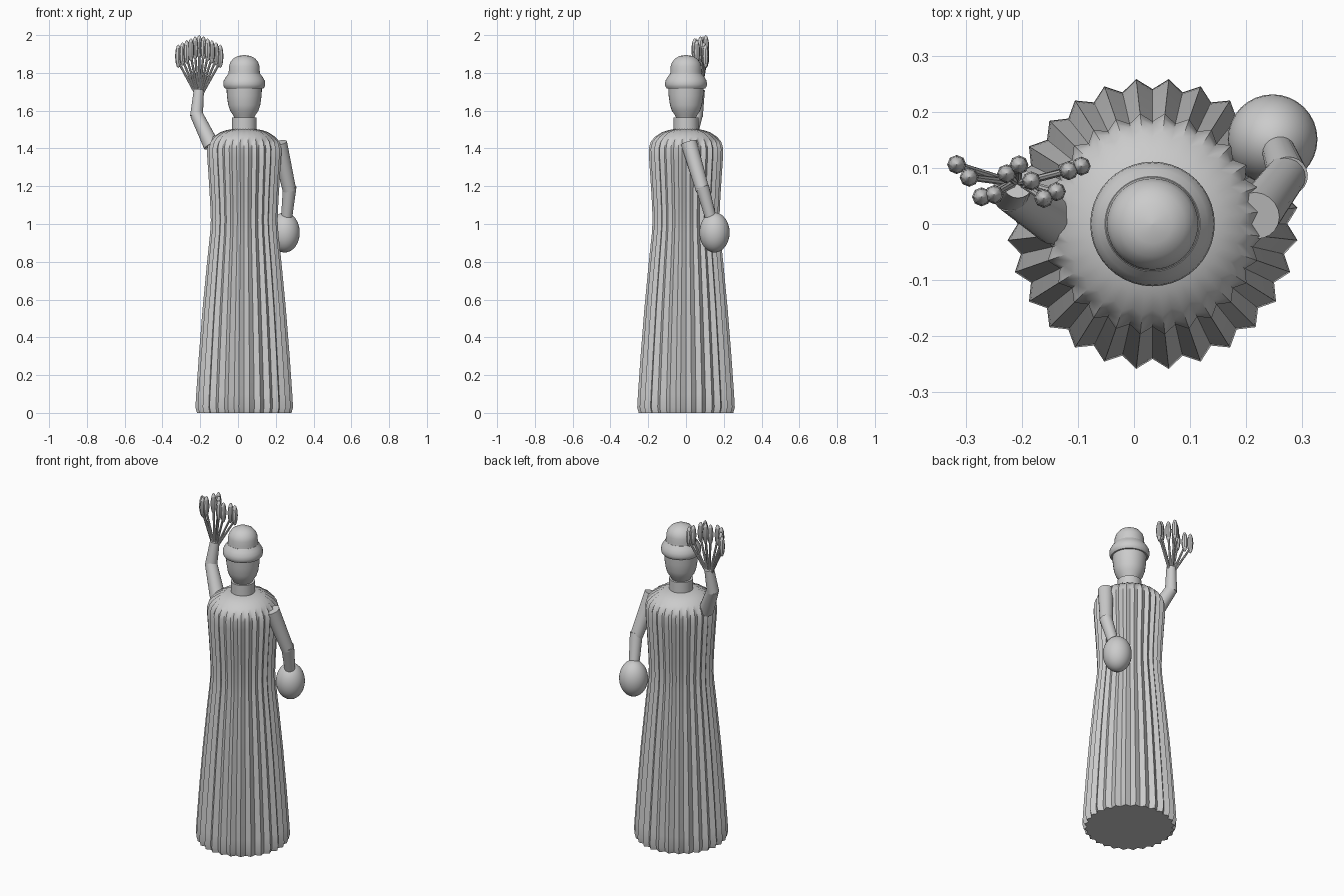
import bpy, math
from mathutils import Vector

if "Cube" in bpy.data.objects:
    bpy.data.objects.remove(bpy.data.objects["Cube"])

CX = 0.033  # body axis


def finish(name, verts, faces, angle=40):
    me = bpy.data.meshes.new(name)
    me.from_pydata(verts, [], faces)
    me.update()
    ob = bpy.data.objects.new(name, me)
    bpy.context.collection.objects.link(ob)
    bpy.ops.object.select_all(action='DESELECT')
    ob.select_set(True)
    bpy.context.view_layer.objects.active = ob
    bpy.ops.object.shade_smooth_by_angle(angle=math.radians(angle))
    return ob


def lathe(name, profile, origin, seg=32, pleat=0.0, axis=(0, 0, 1), angle=40):
    """Revolve (radius, height) rings about an axis; alternate vertices form pleats."""
    rot = Vector((0, 0, 1)).rotation_difference(Vector(axis))
    verts, faces = [], []
    for r, z in profile:
        for i in range(seg):
            a = 2 * math.pi * i / seg
            rr = r * (1 if i % 2 else 1 - pleat)
            verts.append(Vector(origin) + rot @ Vector((rr * math.cos(a), rr * math.sin(a), z)))
    for k in range(len(profile) - 1):
        for i in range(seg):
            j = (i + 1) % seg
            faces.append((k * seg + i, k * seg + j, (k + 1) * seg + j, (k + 1) * seg + i))
    faces.append(tuple(reversed(range(seg))))
    faces.append(tuple(range((len(profile) - 1) * seg, len(profile) * seg)))
    return finish(name, verts, faces, angle)


def limb(name, p, q, r1, r2, seg=20):
    d = Vector(q) - Vector(p)
    return lathe(name, [(r1, 0), (r2, d.length)], p, seg, axis=d.normalized())


def ellipsoid(name, c, r, h, seg, rings):
    prof = [(max(r * math.sin(math.pi * k / rings), 0.0005), -h * math.cos(math.pi * k / rings))
            for k in range(rings + 1)]
    return lathe(name, prof, c, seg)


# Pleated robe
lathe("robe", [(0.252, 0), (0.26, 0.03), (0.256, 0.1), (0.242, 0.3), (0.222, 0.55),
               (0.198, 0.8), (0.182, 0.95), (0.178, 1.02), (0.182, 1.12), (0.19, 1.25),
               (0.197, 1.35), (0.198, 1.4), (0.188, 1.435), (0.165, 1.462),
               (0.13, 1.485), (0.095, 1.497), (0.06, 1.503)],
      (CX, 0, 0), 56, pleat=0.075, angle=60)

# Neck, head and hat
lathe("neck", [(0.066, 1.47), (0.066, 1.565)], (CX, 0, 0))
lathe("head", [(0.045, 1.545), (0.058, 1.575), (0.075, 1.6), (0.085, 1.63),
               (0.092, 1.68), (0.094, 1.73)], (CX, 0, 0), 32)
lathe("hat_brim", [(0.102, 1.718), (0.109, 1.728), (0.111, 1.74), (0.109, 1.758),
                   (0.098, 1.777), (0.085, 1.795)], (CX, 0, 0), 40)
lathe("hat_crown", [(0.085, 1.785), (0.082, 1.81), (0.081, 1.835), (0.074, 1.856),
                    (0.058, 1.876), (0.035, 1.889), (0.001, 1.895)], (CX, 0, 0), 40)

# Raised arm
limb("raised_upper_arm", (-0.14, 0.005, 1.415), (-0.22, 0.055, 1.58), 0.043, 0.034)
limb("raised_forearm", (-0.22, 0.055, 1.57), (-0.207, 0.073, 1.71), 0.034, 0.027)

# Lowered arm
limb("lowered_upper_arm", (0.217, 0.015, 1.43), (0.272, 0.088, 1.18), 0.043, 0.036)
limb("lowered_forearm", (0.274, 0.085, 1.2), (0.256, 0.135, 1.02), 0.036, 0.029)

# Rounded pouch held in the lowered hand
ellipsoid("pouch", (0.247, 0.151, 0.955), 0.08, 0.106, 32, 16)

# Fanned sheaf of stems and ears
for i in range(11):
    t = (i - 5) / 5
    y = 0.075 + 0.031 * math.cos(1.3 * i)
    c = (-0.205 + 0.111 * t, y, 1.938 - 0.05 * abs(t) ** 1.2)
    limb("stem", (-0.207 + 0.012 * t, 0.074, 1.68), (c[0], c[1], c[2] - 0.03), 0.007, 0.006, 8)
    ellipsoid("grain_ear", c, 0.017, 0.062, 8, 6)
